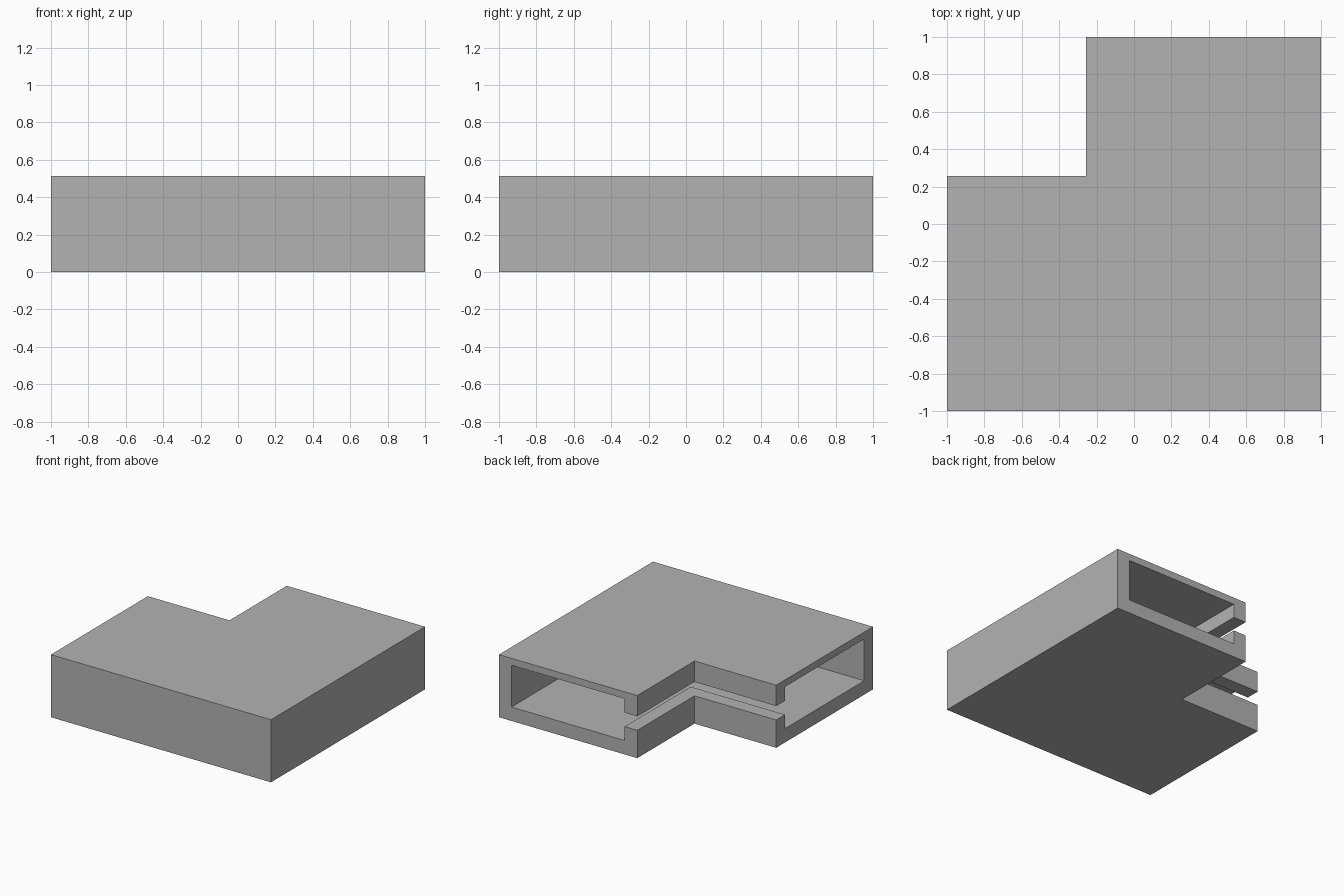
import bpy
import bmesh

cube = bpy.data.objects.get("Cube")
if cube:
    bpy.data.objects.remove(cube, do_unlink=True)

# Plain grey material
grey = bpy.data.materials.new("plain grey")
grey.use_nodes = True
colour = (0.45, 0.45, 0.45, 1)
grey.diffuse_color = colour
grey.node_tree.nodes["Principled BSDF"].inputs["Base Color"].default_value = colour

# Slotted channel section in whole units: (distance in from outer wall, height)
U = 2 / 35
WIDTH, HEIGHT, WALL, ROOF = 22, 9, 2, 1
SLOT_LOW, SLOT_HIGH = 4, 6
section = [
    (0, 0), (WIDTH, 0), (WIDTH, SLOT_LOW), (WIDTH - WALL, SLOT_LOW),
    (WIDTH - WALL, WALL), (WALL, WALL),
    (WALL, HEIGHT - ROOF), (WIDTH - WALL, HEIGHT - ROOF),
    (WIDTH - WALL, SLOT_HIGH), (WIDTH, SLOT_HIGH), (WIDTH, HEIGHT), (0, HEIGHT),
]

# Section placed at both open ends and at the mitred corner between them
stations = [
    lambda d: (-1, -1 + d),
    lambda d: (1 - d, -1 + d),
    lambda d: (1 - d, 1),
]

bm = bmesh.new()
rings = [[bm.verts.new((*place(d * U), h * U)) for d, h in section]
         for place in stations]

# Long faces of the two arms
count = len(section)
for a, b in zip(rings, rings[1:]):
    for i in range(count):
        j = (i + 1) % count
        bm.faces.new((a[i], a[j], b[j], b[i]))

# End faces
bm.faces.new(rings[0])
bm.faces.new(rings[-1])
bmesh.ops.recalc_face_normals(bm, faces=bm.faces)

# Merge the coplanar top and bottom faces across the mitre
bmesh.ops.dissolve_limit(bm, angle_limit=0.01, verts=bm.verts, edges=bm.edges)

mesh = bpy.data.meshes.new("corner_channel")
bm.to_mesh(mesh)
bm.free()
mesh.materials.append(grey)
channel = bpy.data.objects.new("corner_channel", mesh)
bpy.context.collection.objects.link(channel)
